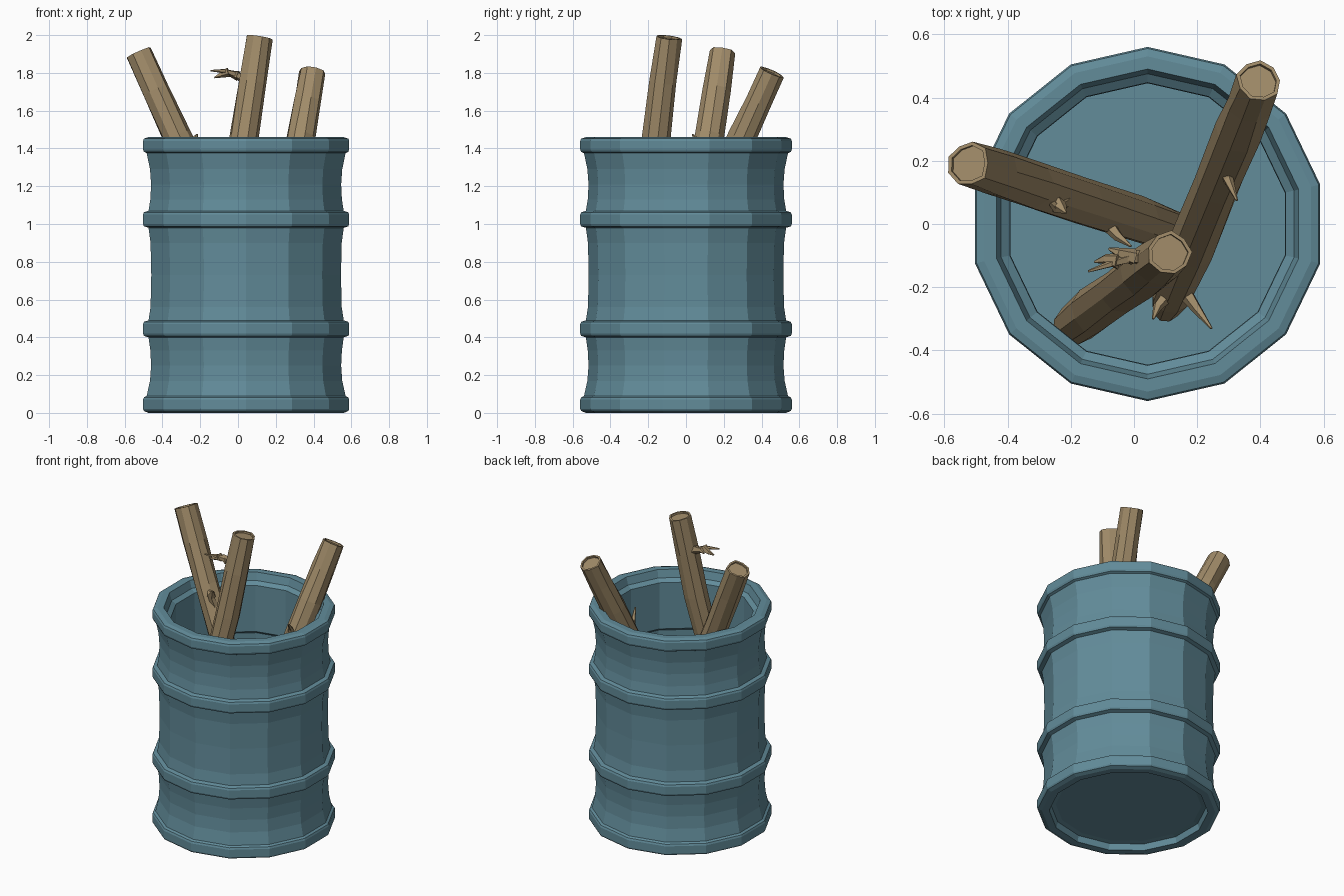
import bpy, bmesh, math, random
from mathutils import Vector

if "Cube" in bpy.data.objects:
    bpy.data.objects.remove(bpy.data.objects["Cube"])

random.seed(4)


def material(name, rgb):
    m = bpy.data.materials.new(name)
    m.diffuse_color = (*rgb, 1)
    m.use_nodes = True
    m.node_tree.nodes["Principled BSDF"].inputs["Base Color"].default_value = m.diffuse_color
    return m


BLUE = material("blue grey metal", (0.122, 0.262, 0.323))
WOOD = material("brown wood", (0.352, 0.258, 0.140))


def finish(bm, name, mat):
    bmesh.ops.recalc_face_normals(bm, faces=bm.faces)
    me = bpy.data.meshes.new(name)
    bm.to_mesh(me)
    bm.free()
    me.materials.append(mat)
    ob = bpy.data.objects.new(name, me)
    bpy.context.collection.objects.link(ob)
    return ob


def bridge(bm, a, b):
    n = len(a)
    for i in range(n):
        j = (i + 1) % n
        bm.faces.new((a[i], a[j], b[j], b[i]))


# Barrel: closed profile of (radius, height), turned with 14 sides
def hoop(z0, z1):
    return [(0.53, z0), (0.555, z0 + 0.008), (0.56, z0 + 0.02),
            (0.56, z1 - 0.02), (0.555, z1 - 0.008), (0.53, z1)]


outer = [(0.485, 0.0), (0.53, 0.0), (0.555, 0.01), (0.56, 0.02), (0.56, 0.07),
         (0.555, 0.082), (0.54, 0.09), (0.522, 0.17), (0.516, 0.25), (0.52, 0.33)]
outer += hoop(0.40, 0.49)
outer += [(0.519, 0.56), (0.515, 0.73), (0.519, 0.90)]
outer += hoop(0.98, 1.07)
outer += [(0.52, 1.13), (0.516, 1.21), (0.522, 1.29), (0.54, 1.375), (0.555, 1.382),
          (0.56, 1.395), (0.56, 1.44), (0.555, 1.452), (0.53, 1.46), (0.49, 1.46)]
inner = [(0.475, 1.41), (0.447, 1.39), (0.445, 1.08), (0.47, 1.06), (0.47, 0.99),
         (0.445, 0.97), (0.445, 0.50), (0.47, 0.48), (0.47, 0.41), (0.445, 0.39),
         (0.445, 0.08)]
under = [(0.445, 0.045), (0.475, 0.04)]

SIDES = 14
bm = bmesh.new()


def barrel_ring(r, z):
    return [bm.verts.new((0.043 + r * math.sin(2 * math.pi * i / SIDES),
                          r * math.cos(2 * math.pi * i / SIDES), z)) for i in range(SIDES)]


rings = [barrel_ring(r, z) for r, z in under + outer + inner]
for a, b in zip(rings, rings[1:]):
    bridge(bm, a, b)
bm.faces.new(rings[0])     # underside of the floor
bm.faces.new(rings[-1])    # inside floor
finish(bm, "barrel", BLUE)


# Tube with changing radius along a path; optional hollowed cut at the last end
def tube(bm, path, radii, sides, jitter=0.0, cut=False):
    pts = [Vector(p) for p in path]
    loops = []
    for k, p in enumerate(pts):
        d = (pts[min(k + 1, len(pts) - 1)] - pts[max(k - 1, 0)]).normalized()
        u = d.cross(Vector((0.3, 1, 0.1))).normalized()
        v = d.cross(u)
        loop = []
        for i in range(sides):
            a = 2 * math.pi * i / sides
            r = radii[k] * (1 + random.uniform(-jitter, jitter))
            loop.append(bm.verts.new(p + (u * math.cos(a) + v * math.sin(a)) * r))
        loops.append(loop)
    for a, b in zip(loops, loops[1:]):
        bridge(bm, a, b)
    bm.faces.new(loops[0])
    if cut:
        d = (pts[-1] - pts[-2]).normalized()
        lip = [bm.verts.new(pts[-1] + (w.co - pts[-1]) * 0.83) for w in loops[-1]]
        dip = [bm.verts.new(w.co - d * 0.012) for w in lip]
        bridge(bm, loops[-1], lip)
        bridge(bm, lip, dip)
        bm.faces.new(dip)
    else:
        bm.faces.new(loops[-1])


# Branch: a slightly bent trunk plus thin twigs
def branch(name, bottom, mid, top, twigs):
    bm = bmesh.new()
    b, m, t = Vector(bottom), Vector(mid), Vector(top)
    path = [b, b.lerp(m, 0.08), b.lerp(m, 0.35), b.lerp(m, 0.7), m, m.lerp(t, 0.55), t]
    tube(bm, path, [0.045, 0.066, 0.074, 0.073, 0.076, 0.073, 0.070], 9, 0.07, True)
    for twig in twigs:
        n = len(twig)
        radii = [0.024 * (1 - i / (n - 1)) + 0.004 for i in range(n)]
        tube(bm, twig, radii, 5)
    finish(bm, name, WOOD)


branch("right_branch", (0.10, -0.27, 0.22), (0.335, 0.297, 1.46), (0.395, 0.452, 1.805), [
    [(0.29, 0.17, 1.20), (0.30, 0.135, 1.32), (0.325, 0.075, 1.38)],
    [(0.15, -0.2, 0.42), (0.2, -0.27, 0.45), (0.245, -0.33, 0.5)],
    [(0.13, -0.2, 0.38), (0.075, -0.26, 0.42), (0.06, -0.3, 0.45)],
])
branch("left_branch", (0.20, -0.05, 0.40), (-0.325, 0.125, 1.46), (-0.523, 0.19, 1.907), [
    [(-0.22, 0.08, 1.34), (-0.245, 0.05, 1.44), (-0.285, 0.095, 1.47)],
    [(-0.24, 0.06, 1.43), (-0.215, 0.035, 1.475)],
    [(-0.10, 0.02, 0.98), (-0.05, -0.04, 1.02), (-0.01, -0.07, 1.06)],
])
branch("middle_branch", (-0.21, -0.335, 0.16), (0.032, -0.155, 1.46), (0.112, -0.093, 1.988), [
    [(0.06, -0.11, 1.75), (-0.01, -0.105, 1.79), (-0.07, -0.125, 1.81), (-0.145, -0.15, 1.812)],
    [(0.0, -0.105, 1.785), (-0.05, -0.09, 1.80), (-0.08, -0.078, 1.79)],
    [(-0.05, -0.118, 1.805), (-0.09, -0.11, 1.79), (-0.125, -0.12, 1.775)],
])
